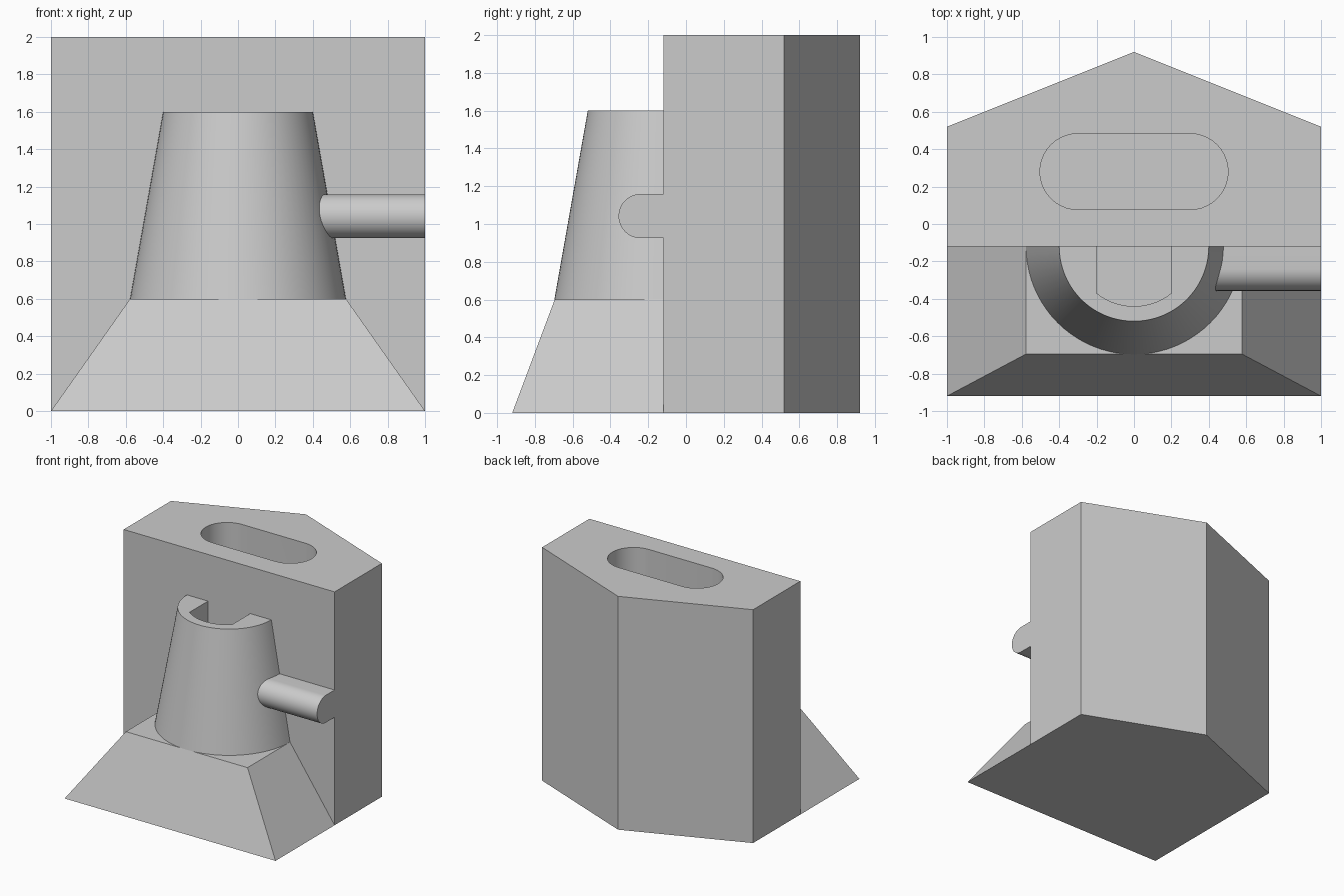
import bpy, bmesh
from math import cos, sin, pi, radians, asin

if "Cube" in bpy.data.objects:
    bpy.data.objects.remove(bpy.data.objects["Cube"])

FRONT = -0.12  # front plane of the back block


def arc(cx, cy, r, a0, a1, n):
    """Points on an arc, angles in radians."""
    return [(cx + r * cos(a0 + (a1 - a0) * i / n),
             cy + r * sin(a0 + (a1 - a0) * i / n)) for i in range(n + 1)]


def loft(name, ring_a, ring_b):
    """Closed solid between two matching rings of 3D points."""
    bm = bmesh.new()
    a = [bm.verts.new(p) for p in ring_a]
    b = [bm.verts.new(p) for p in ring_b]
    n = len(a)
    bm.faces.new(a)
    bm.faces.new(b)
    for i in range(n):
        j = (i + 1) % n
        bm.faces.new((a[i], a[j], b[j], b[i]))
    bmesh.ops.recalc_face_normals(bm, faces=bm.faces)
    mesh = bpy.data.meshes.new(name)
    bm.to_mesh(mesh)
    bm.free()
    obj = bpy.data.objects.new(name, mesh)
    bpy.context.collection.objects.link(obj)
    return obj


def upright(name, low, z0, high, z1):
    return loft(name, [(x, y, z0) for x, y in low], [(x, y, z1) for x, y in high])


def activate(obj):
    bpy.ops.object.select_all(action='DESELECT')
    obj.select_set(True)
    bpy.context.view_layer.objects.active = obj


def cut(obj, cutter):
    cutter.hide_render = True
    mod = obj.modifiers.new("cut", 'BOOLEAN')
    mod.operation = 'DIFFERENCE'
    mod.solver = 'EXACT'
    mod.object = cutter
    activate(obj)
    bpy.ops.object.modifier_apply(modifier=mod.name)
    bpy.data.objects.remove(cutter)


# Back block: five-sided prism with a rounded slot in the top
outline = [(-1, FRONT), (1, FRONT), (1, 0.52), (0, 0.92), (-1, 0.52)]
block = upright("back_block", outline, 0, outline, 2)
slot = arc(0.3, 0.28, 0.203, -pi / 2, pi / 2, 20) + arc(-0.3, 0.28, 0.203, pi / 2, 3 * pi / 2, 20)
cut(block, upright("slot_cutter", slot, 0.8, slot, 2.2))

# Sloped base in front of the block
foot = [(-1, FRONT), (-1, -0.92), (1, -0.92), (1, FRONT)]
shelf = [(-0.577, FRONT), (-0.577, -0.695), (0.577, -0.695), (0.577, FRONT)]
base = upright("sloped_base", foot, 0, shelf, 0.6)

# Tapered half-round cup with a flat-sided hole
cup = upright("tapered_cup", arc(0, FRONT, 0.577, pi, 2 * pi, 40), 0.6,
              arc(0, FRONT, 0.4, pi, 2 * pi, 40), 1.6)
half = asin(0.2 / 0.32)
hole = [(0.2, 0.1), (-0.2, 0.1)] + arc(0, FRONT, 0.32, 1.5 * pi - half, 1.5 * pi + half, 14)
cut(cup, upright("hole_cutter", hole, 0.8, hole, 1.8))

# Round-nosed side bar running from the cup to the block's right side
nose = [(FRONT, 0.925)] + arc(-0.24, 1.042, 0.117, 1.5 * pi, 0.5 * pi, 24) + [(FRONT, 1.159)]
bar = loft("side_bar", [(0.34, y, z) for y, z in nose], [(1, y, z) for y, z in nose])

for part in (block, base, cup, bar):
    activate(part)
    bpy.ops.object.shade_smooth_by_angle(angle=radians(20))
